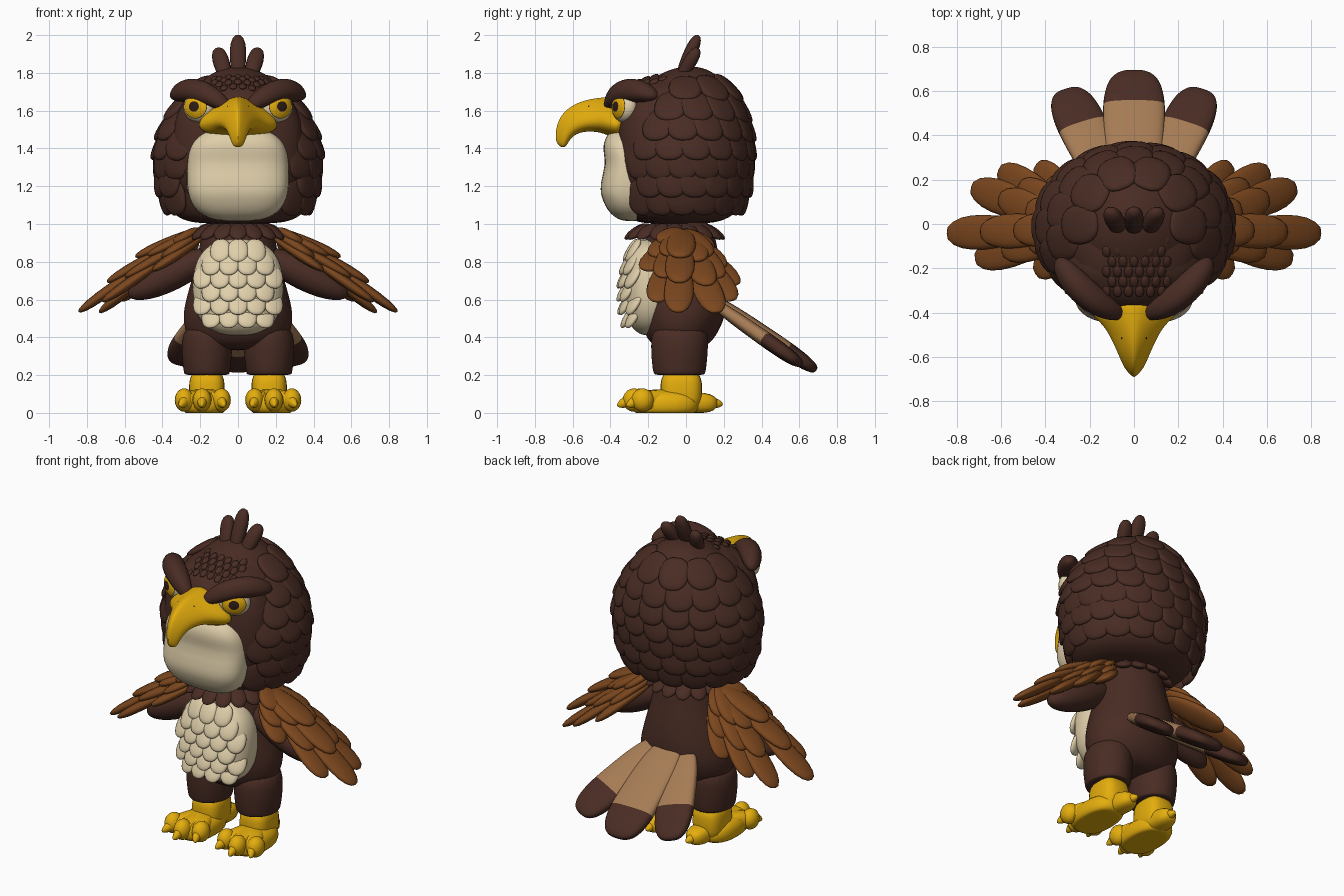
import bpy, bmesh
from math import sin, cos, pi, radians, copysign, exp
from mathutils import Vector as V

if "Cube" in bpy.data.objects:
    bpy.data.objects.remove(bpy.data.objects["Cube"], do_unlink=True)


def material(name, *rgb):
    m = bpy.data.materials.new(name)
    m.use_nodes = True
    m.diffuse_color = (*rgb, 1)
    bsdf = m.node_tree.nodes["Principled BSDF"]
    bsdf.inputs["Base Color"].default_value = (*rgb, 1)
    bsdf.inputs["Roughness"].default_value = 0.8
    return m


DARK = material("dark brown", .066, .025, .017)
RUST = material("rust brown", .2, .063, .013)
TAN = material("tan", .38, .2, .09)
CREAM = material("cream", .74, .62, .4)
YELLOW = material("yellow", .78, .42, .004)
PUPIL = material("pupil brown", .03, .012, .008)


def finish(name, bm, *mats, subsurf=0):
    bmesh.ops.recalc_face_normals(bm, faces=bm.faces)
    for f in bm.faces:
        f.smooth = True
    me = bpy.data.meshes.new(name)
    bm.to_mesh(me)
    bm.free()
    for m in mats:
        me.materials.append(m)
    ob = bpy.data.objects.new(name, me)
    bpy.context.collection.objects.link(ob)
    if subsurf:
        mod = ob.modifiers.new("smooth", "SUBSURF")
        mod.levels = mod.render_levels = subsurf


def blob(bm, c, w, t, l, boxy=1, taper=0, bend=V(), seg=16, rings=10, rule=None):
    """Superellipsoid with half axes w, t, l; rule(radius, height) picks the material."""
    verts = bmesh.ops.create_uvsphere(bm, u_segments=seg, v_segments=rings, radius=1)["verts"]
    if rule:
        for f in {f for v in verts for f in v.link_faces}:
            m = f.calc_center_median()
            f.material_index = rule(m.xy.length, m.z)
    for v in verts:
        x, y, z = (copysign(abs(k) ** boxy, k) for k in v.co)
        k = 1 + taper * z
        v.co = c + w * x * k + t * y * k + l * z + bend * (1 - z * z)
        v.co.z = max(v.co.z, 0)
    return verts


def ball(bm, c, r, **kw):
    return blob(bm, V(c), V((r[0], 0, 0)), V((0, r[1], 0)), V((0, 0, r[2])), **kw)


def feather(bm, base, tip, width, thick, normal, **kw):
    base, tip = V(base), V(tip)
    l = (tip - base) / 2
    w = l.cross(V(normal)).normalized()
    blob(bm, (base + tip) / 2, w * width, w.cross(l).normalized() * thick, l, **kw)


def skin(bm, rings):
    """Join rings of points into a closed tube."""
    loops = [[bm.verts.new(p) for p in r] for r in rings]
    n = len(loops[0])
    for a, b in zip(loops, loops[1:]):
        for i in range(n):
            bm.faces.new((a[i], a[(i + 1) % n], b[(i + 1) % n], b[i]))
    bm.faces.new(loops[0][::-1])
    bm.faces.new(loops[-1])


def loft(bm, stations, cx=0, n=20):
    """Stations are (z, centre y, x radius, y radius)."""
    skin(bm, [[(cx + rx * cos(2 * pi * i / n), cy + ry * sin(2 * pi * i / n), z)
               for i in range(n)] for z, cy, rx, ry in stations])


# Head core, face and forehead
HEAD = [(1.0, -.05, .2, .17), (1.02, -.04, .3, .25), (1.07, -.02, .37, .31),
        (1.2, -.015, .415, .345), (1.38, -.015, .43, .36), (1.52, -.015, .39, .345),
        (1.64, -.01, .32, .3), (1.74, 0, .225, .225), (1.8, .01, .14, .145), (1.835, .02, .05, .05)]
bm = bmesh.new()
loft(bm, HEAD)
finish("head", bm, DARK, subsurf=2)
bm = bmesh.new()
ball(bm, (0, -.165, 1.4), (.35, .21, .36), boxy=.8, seg=32, rings=24)
BROW_C, BROW_R = V((0, -.08, 1.6)), V((.3, .31, .185))
ball(bm, BROW_C, BROW_R, seg=32, rings=24)
finish("face", bm, DARK)


def head_at(z, a):
    for p, q in zip(HEAD, HEAD[1:]):
        if z <= q[0]:
            k = (z - p[0]) / (q[0] - p[0])
            cy, rx, ry = (p[i] + (q[i] - p[i]) * k for i in (1, 2, 3))
            return V((rx * cos(a), cy + ry * sin(a), z))


def scale_on_head(bm, z, a, size):
    p = head_at(z, a)
    down = (head_at(z - .03, a) - head_at(z + .03, a)).normalized()
    n = down.cross(head_at(z, a + .05) - p).normalized()
    feather(bm, p - down * size - n * size * .15, p + down * size + n * size * .14,
            size * .9, size * .24, n, boxy=.85)


# Overlapping head feathers, leaving the face bare
bm = bmesh.new()
for row in range(7):
    z = 1.72 - row * .096
    count = int(2 * pi * head_at(z, 0).x / .145)
    for i in range(count):
        a = 2 * pi * (i + row % 2 / 2) / count
        off = abs((a + pi / 2 + pi) % (2 * pi) - pi)
        if off > radians(60 if z > 1.45 else 43):
            scale_on_head(bm, z, a, .1)
finish("head_feathers", bm, DARK)

# Small crown feathers
bm = bmesh.new()
for row in range(6):
    for i in range(-2, 4):
        x, y = (i - row % 2 / 2) * .05, -.08 - row * .045
        n = V((x / BROW_R.x, (y - BROW_C.y) / BROW_R.y, 0))
        n.z = (1 - n.length_squared) ** .5
        p = V((x, y, BROW_C.z + n.z * BROW_R.z))
        feather(bm, p + V((0, -.025, -.01)), p + V((0, .025, .014)), .02, .011, n)
finish("crown_feathers", bm, DARK)

# Crest
bm = bmesh.new()
for x, top in ((-.1, 1.93), (0, 2.0), (.1, 1.93)):
    feather(bm, (x * .6, -.04, 1.76), (x * 1.1, .065, top), .043, .035, (0, -1, 0), taper=.1, boxy=.85)
finish("crest", bm, DARK)

# Muzzle with a mouth dent
bm = bmesh.new()
for v in ball(bm, (0, -.3, 1.265), (.27, .155, .25), boxy=.69, seg=40, rings=32):
    if v.co.y < -.3:
        v.co.y += .024 * exp(-((v.co.z - 1.32) / .08) ** 2) + .15 * max(0, 1.16 - v.co.z)
finish("muzzle", bm, CREAM)

# Hooked beak: stations are (top y, top z, bottom y, bottom z, half width)
BEAK = [(-.32, 1.68, -.32, 1.45, .21), (-.4, 1.675, -.39, 1.455, .205), (-.47, 1.67, -.45, 1.485, .13),
        (-.55, 1.655, -.53, 1.49, .09), (-.64, 1.61, -.585, 1.475, .062),
        (-.69, 1.53, -.62, 1.44, .044), (-.694, 1.42, -.64, 1.395, .025)]
bm = bmesh.new()
rings = []
for ty, tz, by, bz, hw in BEAK:
    ring = []
    for i in range(16):
        a = 2 * pi * i / 16
        s = (1 + sin(a)) / 2
        ring.append((hw * cos(a) * (1.48 - 1.05 * s), by + (ty - by) * s, bz + (tz - bz) * s))
    rings.append(ring)
skin(bm, rings)
finish("beak", bm, YELLOW, subsurf=2)

nostrils, brows, eyes = bmesh.new(), bmesh.new(), bmesh.new()
for s in (1, -1):
    ball(nostrils, (s * .052, -.51, 1.615), (.008, .014, .012))
    feather(brows, (s * .045, -.42, 1.615), (s * .35, -.16, 1.685), .062, .062, (0, -1, .2),
            bend=V((s * .01, -.03, .05)), taper=.12, seg=24, rings=20, boxy=.9)
    # Eyes with ringed colours
    out = V((s * .5, -.86, .04)).normalized()
    side = out.cross(V((0, 0, 1))).normalized()
    c = V((s * .205, -.325, 1.62))
    blob(eyes, c, side * .09, side.cross(out) * .082, out * .06, seg=32, rings=64,
         rule=lambda r, z: 0 if z < 0 or r > .77 else 1 if r > .73 else 2 if r > .34 else 1)
    glint = c + V((s * -.014, 0, .014)) + out * .05
    feather(eyes, glint, glint + out * .012, .009, .009, (0, 0, 1))
finish("nostrils", nostrils, PUPIL)
finish("brows", brows, DARK)
finish("eyes", eyes, CREAM, PUPIL, YELLOW)

# Body and legs
bm = bmesh.new()
loft(bm, [(.33, -.03, .16, .1), (.38, -.03, .27, .18), (.5, -.02, .3, .23), (.6, -.02, .28, .24),
          (.75, -.025, .235, .225), (.9, -.03, .2, .19), (1.04, -.03, .19, .17)])
for s in (1, -1):
    loft(bm, [(.2, -.035, .11, .125), (.205, -.035, .122, .138), (.24, -.035, .127, .145),
              (.35, -.035, .14, .155), (.48, -.03, .12, .15)], cx=s * .165)
finish("body", bm, DARK, subsurf=2)

# Chest patch and its scales
bm = bmesh.new()
ball(bm, (0, -.19, .665), (.24, .14, .255), boxy=.8, seg=36, rings=28)
for row in range(6):
    z = .86 - row * .07
    for i in range(-2, 4):
        x = (i - row % 2 / 2) * .092
        d = 1 - (x / .235) ** 2 - ((z - .665) / .27) ** 2
        if abs(x) < .2 and d > .05:
            y = -.195 - .14 * d ** .4
            feather(bm, (x, y + .04, z + .06), (x * 1.03, y - .03, z - .06), .055, .02, (x * 2, -1, 0), boxy=.9)
finish("chest", bm, CREAM)

# Collar
bm = bmesh.new()
for i in range(16):
    a = 2 * pi * i / 16
    d = V((cos(a), sin(a), 0))
    c = V((0, -.06, 0))
    feather(bm, c + d * .15 + V((0, 0, 1.0)), c + V((d.x * .26, d.y * .265, .92)), .05, .022, d + V((0, 0, 1)))
finish("collar", bm, DARK)

# Wings: three layers of fanned feathers over an arm
FAN = [(-40, .32), (-15, .54), (-2, .645), (19, .57), (33, .49), (50, .38)]
arms, wings = bmesh.new(), bmesh.new()
for s in (1, -1):
    feather(arms, (s * .12, -.06, .85), (s * .58, -.06, .62), .09, .085, (0, 0, 1), seg=20, rings=14)

    def wing_point(angle, r, lift):
        x, y = r * cos(radians(angle)), r * sin(radians(angle))
        drop = .32 * x + .45 * x * x + .5 * max(y, 0) + .35 * max(-y, 0)
        return V((s * (.2 + x + lift * .5), y - .02, .935 - drop + lift))

    for layer, reach in enumerate((1, .75, .5)):
        for k, (angle, r) in enumerate(FAN):
            tip = r * reach
            lift = layer * .022 - k % 2 * .008
            feather(wings, wing_point(angle, max(0, tip - .34), lift - .01), wing_point(angle, tip, lift),
                    .078, .028, (s * .5, 0, .85), taper=.1, boxy=.9)
finish("wing_arms", arms, DARK)
finish("wing_feathers", wings, RUST)

# Tail with dark feather ends
bm = bmesh.new()
feather(bm, (0, .12, .62), (0, .69, .225), .135, .043, (0, .6, .8), boxy=.7, taper=.15,
        seg=28, rings=48, rule=lambda r, z: int(z > .3))
for s in (1, -1):
    feather(bm, (s * .08, .12, .6), (s * .31, .605, .26), .108, .04, (0, .6, .8), boxy=.7, taper=.15,
            seg=28, rings=48, rule=lambda r, z: int(z > .19))
finish("tail", bm, TAN, DARK)

# Feet with three front toes, one back toe and claws
bm = bmesh.new()
UP = (0, 0, 1)
for s in (1, -1):
    ball(bm, (s * .165, -.025, .12), (.094, .11, .11), boxy=.65, seg=24, rings=16)
    ball(bm, (s * .178, -.11, .045), (.115, .18, .08), boxy=.85, seg=24, rings=16)
    for x, y in ((.088, -.28), (.19, -.315), (.285, -.27)):
        root = V((s * .17, -.04, .075))
        end = V((s * x, y, .06))
        feather(bm, root, end, .052, .055, UP, boxy=.75)
        ball(bm, end + V((0, .04, .008)), (.05, .06, .062))
        aim = (end - root).normalized()
        feather(bm, end - aim * .03 + V((0, 0, .01)), end + aim * .05 - V((0, 0, .02)), .024, .028, UP, taper=-.3)
    feather(bm, (s * .165, -.08, .06), (s * .14, .165, .05), .065, .055, UP, boxy=.75)
    feather(bm, (s * .145, .12, .055), (s * .138, .195, .045), .026, .026, UP, taper=-.3)
finish("feet", bm, YELLOW)
